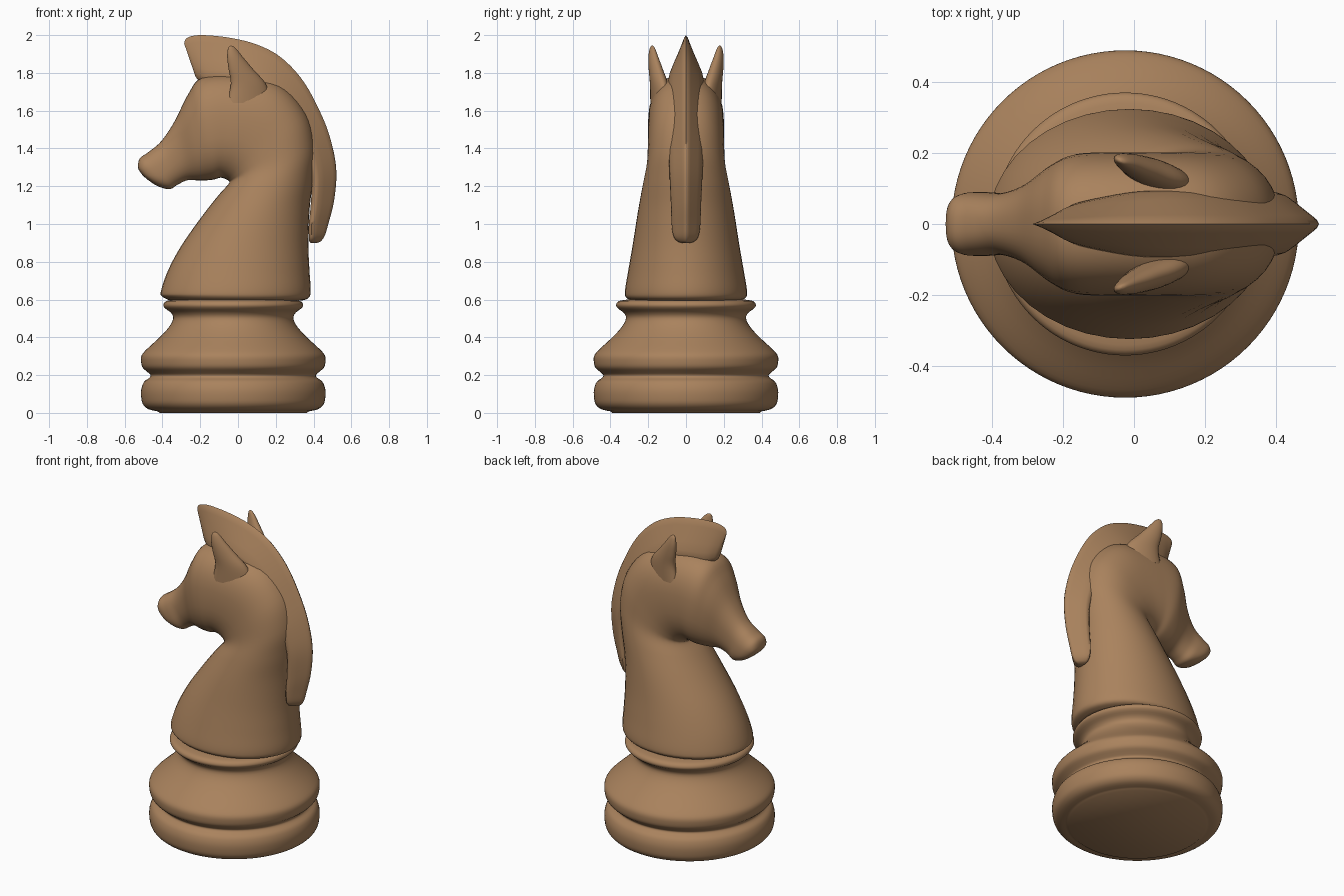
import bpy, bmesh, math
from mathutils import Vector

wood = bpy.data.materials.new("warm brown wood")
wood.diffuse_color = (0.40, 0.225, 0.11, 1)


def spline(rows, n):
    """Catmull-Rom interpolation of a list of equal-length tuples."""
    pts = [Vector(r) for r in rows]
    ext = [pts[0]] + pts + [pts[-1]]
    out = []
    for i in range(len(pts) - 1):
        a, b, c, d = ext[i:i + 4]
        for k in range(n):
            t = k / n
            out.append(0.5 * (2 * b + (c - a) * t + (2 * a - 5 * b + 4 * c - d) * t * t
                              + (3 * b - a - 3 * c + d) * t ** 3))
    return out + [pts[-1]]


def loft(name, rings, angle=50):
    """Skin closed rings of equal length and cap both ends."""
    bm = bmesh.new()
    vs = [[bm.verts.new(p) for p in r] for r in rings]
    n = len(vs[0])
    for a, b in zip(vs, vs[1:]):
        for i in range(n):
            j = (i + 1) % n
            bm.faces.new((a[i], a[j], b[j], b[i]))
    bm.faces.new(vs[0])
    bm.faces.new(vs[-1])
    bmesh.ops.recalc_face_normals(bm, faces=bm.faces)
    me = bpy.data.meshes.new(name)
    bm.to_mesh(me)
    bm.free()
    me.materials.append(wood)
    ob = bpy.data.objects.new(name, me)
    bpy.context.collection.objects.link(ob)
    bpy.ops.object.select_all(action='DESELECT')
    ob.select_set(True)
    bpy.context.view_layer.objects.active = ob
    bpy.ops.object.shade_smooth_by_angle(angle=math.radians(angle))
    return ob


def power(v, e):
    return math.copysign(abs(v) ** e, v)


# Turned base: (radius, height)
profile = [(.40, .008), (.45, .02), (.478, .045), (.487, .08), (.487, .125), (.472, .165),
           (.445, .185), (.438, .2), (.455, .217), (.48, .24), (.488, .27), (.485, .305),
           (.455, .34), (.39, .4), (.34, .455), (.318, .5), (.33, .53), (.36, .553),
           (.37, .572), (.355, .592), (.31, .6)]
profile = [(.39, 0)] + [tuple(p) for p in spline(profile, 3)]
SEG = 96
loft("turned_base", [[(-.025 + r * math.cos(i * math.tau / SEG), r * math.sin(i * math.tau / SEG), z)
                      for i in range(SEG)] for r, z in profile])

# Neck and head: sections as (front x, z, back x, z, half width, squareness)
body = [(-.36, .595, .34, .595, .29, 1), (-.40, .615, .375, .61, .318, 1),
        (-.408, .645, .385, .65, .323, 1), (-.37, .755, .378, .76, .305, 1),
        (-.30, .885, .372, .91, .281, 1), (-.195, 1.035, .38, 1.09, .255, 1),
        (-.105, 1.15, .40, 1.25, .23, .95), (-.05, 1.212, .41, 1.41, .208, .9),
        (-.05, 1.228, .36, 1.59, .202, .85), (-.07, 1.24, .22, 1.74, .201, .82),
        (-.095, 1.245, .0, 1.79, .201, .82), (-.13, 1.235, -.19, 1.775, .197, .82),
        (-.195, 1.23, -.265, 1.685, .165, .85), (-.265, 1.232, -.335, 1.545, .112, .85),
        (-.32, 1.208, -.405, 1.44, .088, .85), (-.36, 1.185, -.475, 1.38, .09, .8),
        (-.42, 1.198, -.518, 1.35, .087, .8), (-.475, 1.232, -.53, 1.31, .068, .8),
        (-.505, 1.258, -.525, 1.285, .03, .9)]
rings = []
for fx, fz, bx, bz, w, e in spline(body, 5):
    ring = []
    for i in range(40):
        a = i * math.tau / 40
        c, s = power(math.cos(a), e), power(math.sin(a), e)
        ring.append(((fx + bx) / 2 + c * (fx - bx) / 2, w * s, (fz + bz) / 2 + c * (fz - bz) / 2))
    rings.append(ring)
loft("neck_and_head", rings, 70)

# Mane: wedge sections as (ridge x, z, root x, z, half width)
mane = [(-.285, 1.955, -.225, 1.78, .012), (-.27, 1.985, -.205, 1.76, .03),
        (-.2, 2.0, -.15, 1.74, .06), (-.05, 1.987, -.02, 1.73, .088), (.1, 1.95, .07, 1.72, .095),
        (.23, 1.88, .16, 1.67, .095), (.35, 1.75, .25, 1.57, .093), (.45, 1.56, .33, 1.43, .092),
        (.5, 1.41, .37, 1.33, .09), (.521, 1.27, .39, 1.23, .086), (.508, 1.12, .385, 1.1, .08),
        (.478, 1.0, .375, 1.0, .076), (.46, .94, .375, .935, .066), (.44, .91, .378, .908, .045),
        (.42, .9, .385, .9, .02)]
half = [(0, .6), (.06, .9), (.15, 1), (.3, .92), (.5, .7), (.7, .45), (.85, .27), (.95, .14)]
outline = half + [(1, 0)] + [(t, -w) for t, w in reversed(half)]
loft("mane", [[(rx + (ox - rx) * t, w * h, rz + (oz - rz) * t) for t, h in outline]
              for ox, oz, rx, rz, w in spline(mane, 5)], 60)

# Ears: sections as (centre x, centre y, z, half length, half width), front edge turned outward
ear = [(.06, .135, 1.64, .12, .045), (.055, .143, 1.74, .093, .042), (.015, .16, 1.82, .065, .034),
       (-.014, .172, 1.88, .043, .025), (-.029, .177, 1.92, .026, .016), (-.035, .178, 1.938, .014, .009),
       (-.037, .178, 1.944, .003, .003)]
for side, label in ((1, "back"), (-1, "front")):
    rings = []
    for cx, cy, z, a, b in spline(ear, 4):
        ring = []
        for i in range(24):
            t = i * math.tau / 24
            dx = a * math.cos(t)
            ring.append((cx + dx, side * (cy + b * math.sin(t) - .25 * dx), z))
        rings.append(ring)
    loft("ear_" + label, rings, 60)
